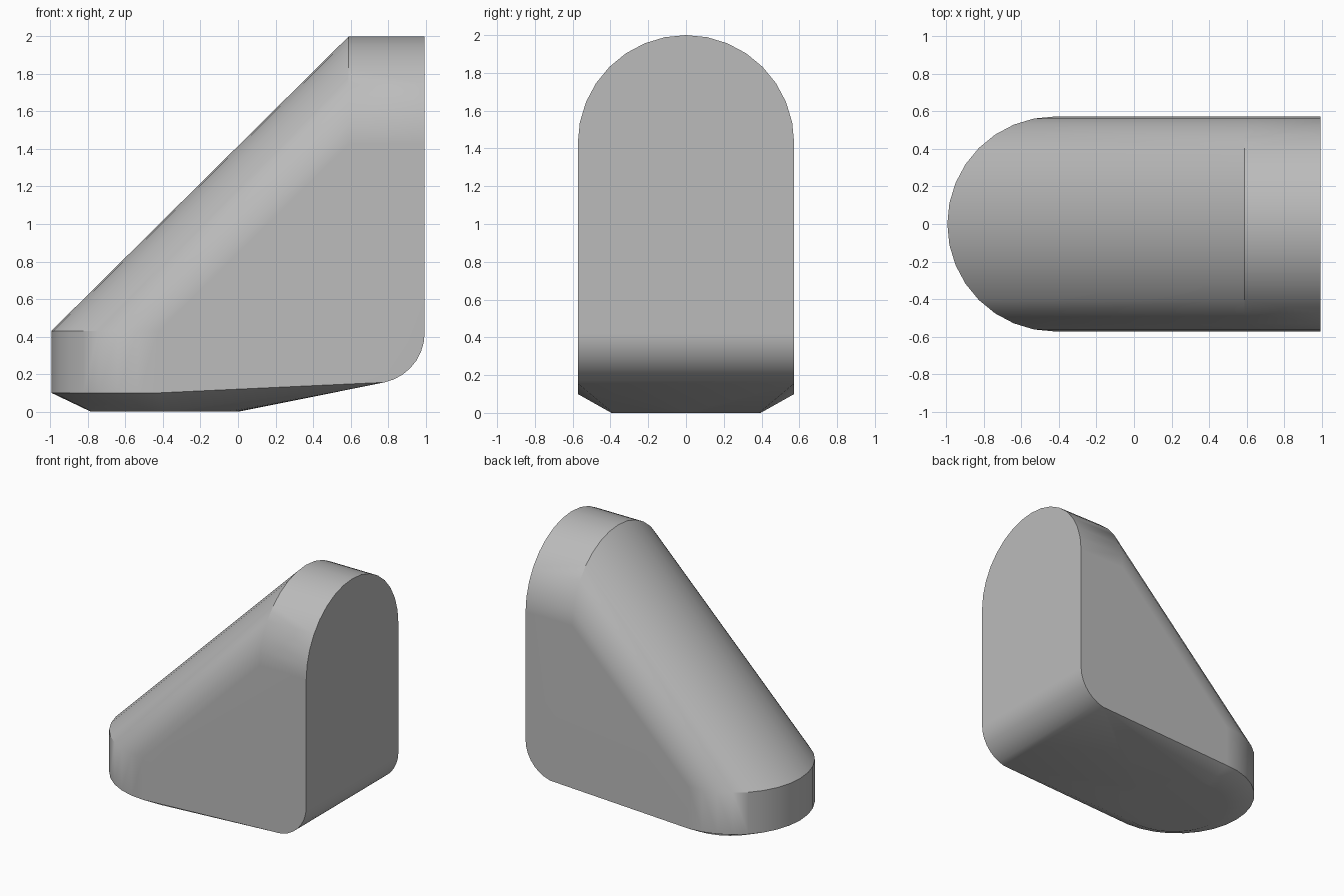
import bpy, bmesh
from math import sin, cos, pi, radians

cube = bpy.data.objects.get("Cube")
if cube:
    bpy.data.objects.remove(cube, do_unlink=True)

# One neutral colour
grey = bpy.data.materials.new("plain_grey")
grey.use_nodes = True
colour = (0.5, 0.5, 0.5, 1)
grey.diffuse_color = colour
grey.node_tree.nodes["Principled BSDF"].inputs["Base Color"].default_value = colour

HALF = 0.573        # half width, also the radius of both rounded ends
END = 0.995         # half length
TOE_X = HALF - END  # centre of the rounded toe
ARCH_Z = 2 - HALF   # centre of the rounded top


def arc(start, stop, steps):
    return [start + (stop - start) * i / steps for i in range(steps + 1)]


points = []
# Rounded top of the upright, swept along x
for a in arc(0, pi, 16):
    for x in (0.59, END):
        points.append((x, HALF * cos(a), ARCH_Z + HALF * sin(a)))
# Rounded toe, swept along z
for a in arc(pi / 2, 3 * pi / 2, 16):
    for z in (0.1, 0.43):
        points.append((TOE_X + HALF * cos(a), HALF * sin(a), z))
# Rounded heel, swept across the width
for a in arc(0, radians(-78), 7):
    for y in (-HALF, HALF):
        points.append((END - 0.27 + 0.27 * cos(a), y, 0.42 + 0.27 * sin(a)))
# Round foot under the toe
for a in arc(0, 2 * pi, 32)[:-1]:
    points.append((-0.39 + 0.395 * cos(a), 0.395 * sin(a), 0))

# Skin the sections into one convex wedge
bm = bmesh.new()
for p in points:
    bm.verts.new(p)
hull = bmesh.ops.convex_hull(bm, input=bm.verts)
loose = [v for v in bm.verts if not v.link_faces]
bmesh.ops.delete(bm, geom=loose, context='VERTS')
bmesh.ops.dissolve_limit(bm, angle_limit=radians(0.3), verts=bm.verts, edges=bm.edges)
bmesh.ops.recalc_face_normals(bm, faces=bm.faces)
mesh = bpy.data.meshes.new("wedge_body")
bm.to_mesh(mesh)
bm.free()
mesh.materials.append(grey)

body = bpy.data.objects.new("wedge_body", mesh)
bpy.context.collection.objects.link(body)
bpy.ops.object.select_all(action='DESELECT')
body.select_set(True)
bpy.context.view_layer.objects.active = body
bpy.ops.object.shade_smooth_by_angle(angle=radians(30))
weighted = body.modifiers.new("even_shading", 'WEIGHTED_NORMAL')
weighted.keep_sharp = True
